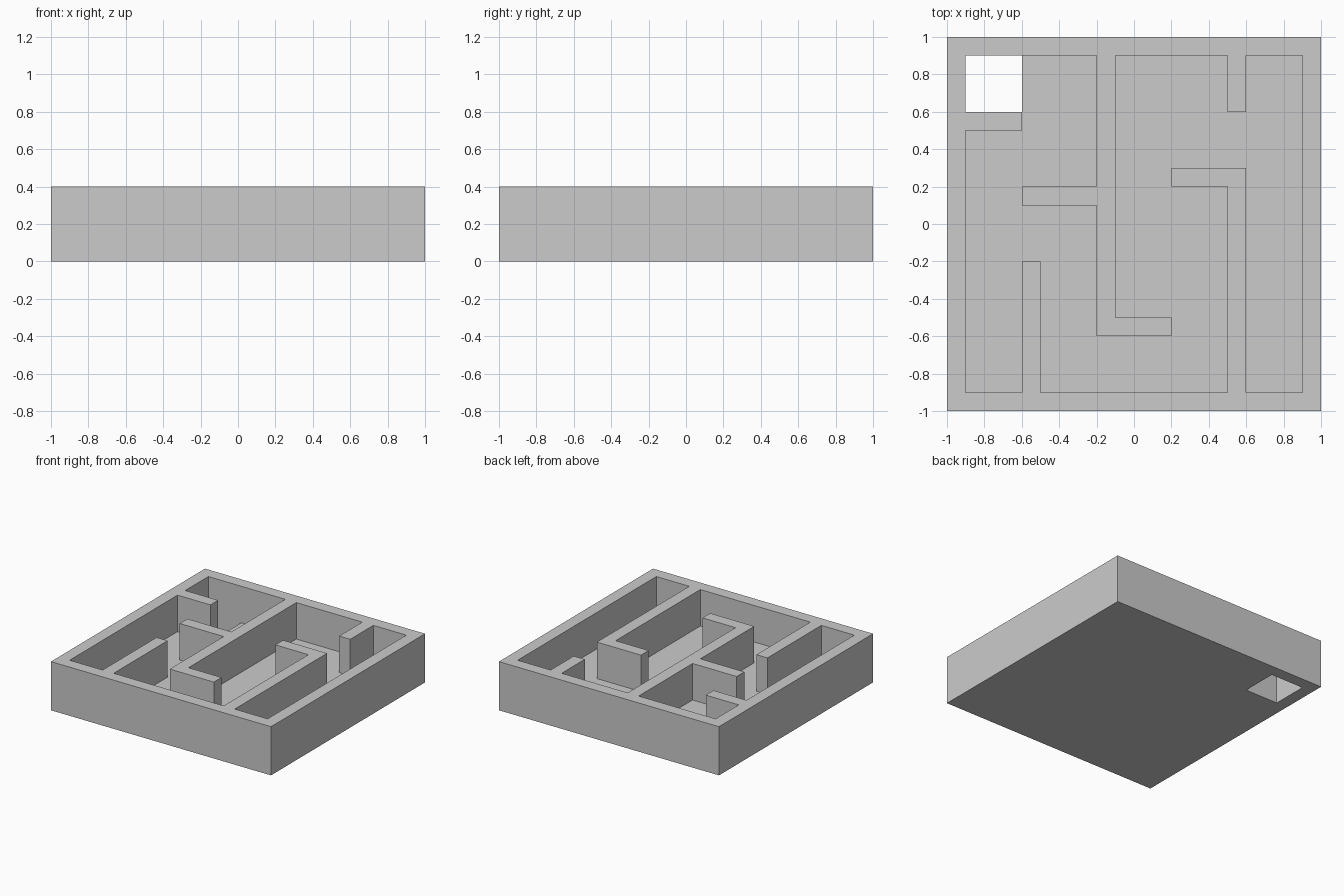
import bpy, bmesh

if "Cube" in bpy.data.objects:
    bpy.data.objects.remove(bpy.data.objects["Cube"])


def prism(name, outline, z0, z1):
    """Closed prism from a counter-clockwise outline."""
    bm = bmesh.new()
    face = bm.faces.new([bm.verts.new((x / 10, y / 10, z0)) for x, y in outline])
    top = bmesh.ops.extrude_face_region(bm, geom=[face], use_keep_orig=True)["geom"]
    for v in top:
        if isinstance(v, bmesh.types.BMVert):
            v.co.z = z1
    bmesh.ops.recalc_face_normals(bm, faces=bm.faces)
    mesh = bpy.data.meshes.new(name)
    bm.to_mesh(mesh)
    bm.free()
    obj = bpy.data.objects.new(name, mesh)
    bpy.context.collection.objects.link(obj)
    return obj


def rect(x0, y0, x1, y1):
    return [(x0, y0), (x1, y0), (x1, y1), (x0, y1)]


# Solid block (outlines are in tenths of a unit)
maze = prism("maze_tray", rect(-10, -10, 10, 10), 0, 0.4)

# Corridor pocket: one continuous outline around all the walls
corridor = [
    (-9, -9), (-6, -9), (-6, -2), (-5, -2), (-5, -9),        # lower left wall
    (5, -9), (5, 2), (2, 2), (2, 3), (6, 3), (6, -9),        # right hooked wall
    (9, -9), (9, 9), (6, 9), (6, 6), (5, 6), (5, 9),         # upper stub wall
    (-1, 9), (-1, -5), (2, -5), (2, -6), (-2, -6),           # centre wall
    (-2, 1), (-6, 1), (-6, 2), (-2, 2), (-2, 9),             # centre wall arm
    (-9, 9), (-9, 6), (-6, 6), (-6, 5), (-9, 5),             # upper left wall
]
cutters = [
    prism("corridor_cutter", corridor, 0.1, 0.6),
    prism("exit_hole_cutter", rect(-9, 6, -6, 9), -0.2, 0.6),
]

# Cut the corridors and the through hole
bpy.context.view_layer.objects.active = maze
for cutter in cutters:
    mod = maze.modifiers.new(cutter.name, "BOOLEAN")
    mod.operation = "DIFFERENCE"
    mod.solver = "EXACT"
    mod.object = cutter
    bpy.ops.object.modifier_apply(modifier=mod.name)
    bpy.data.objects.remove(cutter)
